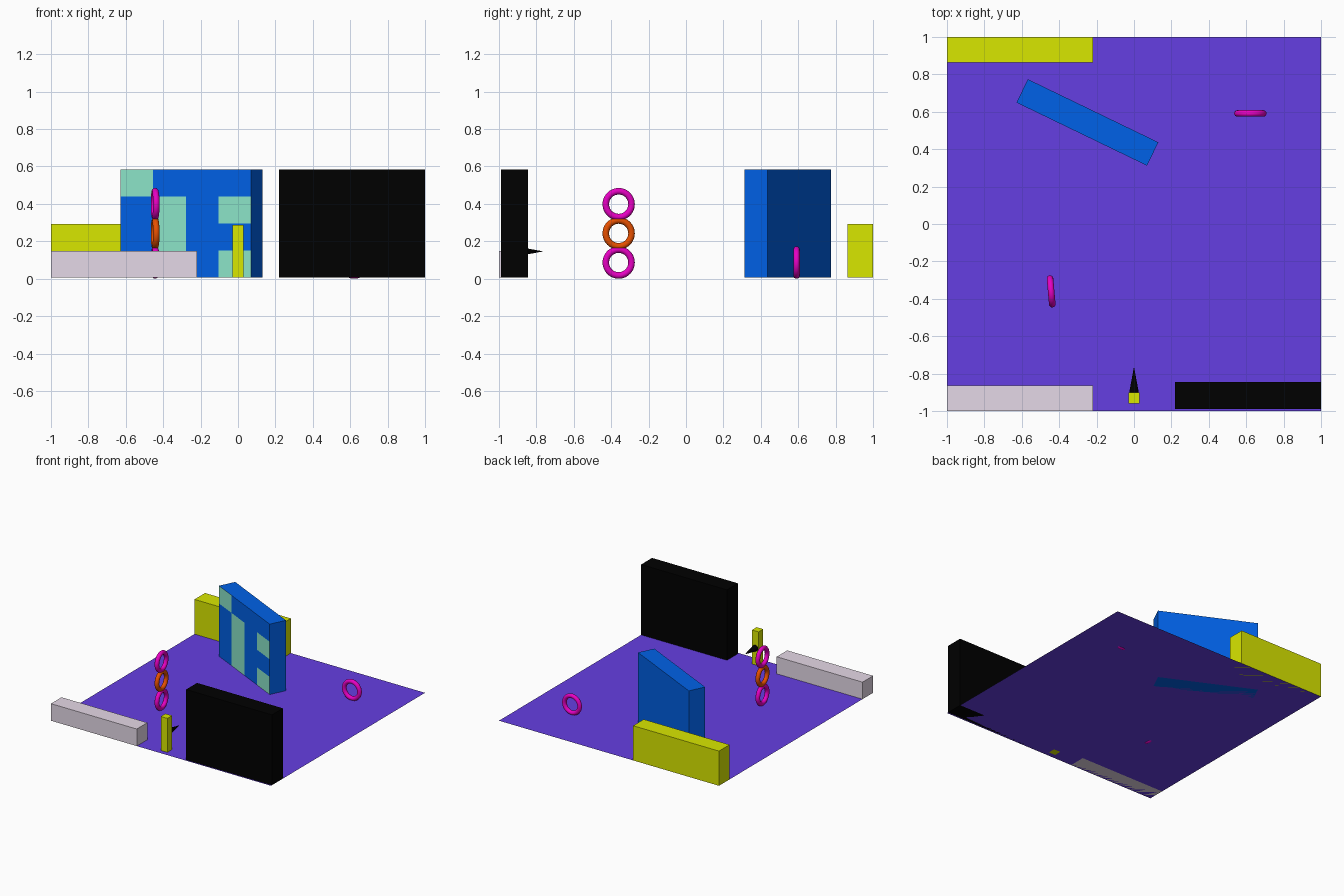
import bpy, bmesh, math
from mathutils import Matrix, Vector

if "Cube" in bpy.data.objects:
    bpy.data.objects.remove(bpy.data.objects["Cube"])


def material(name, rgb):
    lin = [((c / 255 + 0.055) / 1.055) ** 2.4 if c > 10 else c / 255 / 12.92 for c in rgb]
    m = bpy.data.materials.new(name)
    m.diffuse_color = (*lin, 1)
    m.use_nodes = True
    m.node_tree.nodes["Principled BSDF"].inputs["Base Color"].default_value = m.diffuse_color
    return m


PURPLE = material("purple", (101, 62, 226))
YELLOW = material("yellow", (217, 231, 0))
BLUE = material("blue", (0, 97, 231))
TEAL = material("teal", (142, 231, 203))
GREY = material("pale grey", (229, 217, 231))
BLACK = material("black", (0, 0, 0))
MAGENTA = material("magenta", (231, 0, 195))
ORANGE = material("orange", (231, 80, 0))

FLOOR = 0.007


def finish(name, mat):
    ob = bpy.context.object
    ob.name = name
    ob.data.materials.append(mat)
    return ob


def box(name, lo, hi, mat):
    lo, hi = Vector(lo), Vector(hi)
    bpy.ops.mesh.primitive_cube_add(size=1)
    ob = finish(name, mat)
    ob.data.transform(Matrix.Translation((lo + hi) / 2) @ Matrix.Diagonal((*(hi - lo), 1)))
    return ob


def ring(name, loc, turn, mat):
    bpy.ops.mesh.primitive_torus_add(
        location=loc, rotation=(math.pi / 2, 0, turn), major_segments=48,
        minor_segments=16, major_radius=0.069, minor_radius=0.0175)
    ob = finish(name, mat)
    bpy.ops.object.shade_smooth()
    return ob


# Floor sheet
bpy.ops.mesh.primitive_plane_add(size=2, location=(0, 0, FLOOR))
finish("floor", PURPLE)

# Straight walls around the edge
box("back_wall", (-1, 0.863, FLOOR), (-0.22, 1, 0.292), YELLOW)
box("low_front_wall", (-1, -1, FLOOR), (-0.22, -0.863, 0.147), GREY)
box("tall_front_wall", (0.22, -0.988, FLOOR), (1, -0.846, 0.585), BLACK)

# Angled wall, its front cut into a 4 x 4 grid of painted panels
L, T, H = 0.775, 0.139, 0.578
wall = box("angled_wall", (-L / 2, -T / 2, 0), (L / 2, T / 2, H), BLUE)
wall.data.materials.append(TEAL)
bm = bmesh.new()
bm.from_mesh(wall.data)
for i in (1, 2, 3):
    for co, no in (((-L / 2 + L * i / 4, 0, 0), (1, 0, 0)), ((0, 0, H * i / 4), (0, 0, 1))):
        bmesh.ops.bisect_plane(bm, geom=bm.verts[:] + bm.edges[:] + bm.faces[:],
                               plane_co=co, plane_no=no)
bm.normal_update()
teal_cells = {(0, 3), (1, 0), (1, 1), (1, 2), (3, 0), (3, 2)}  # (column, row)
for f in bm.faces:
    c = f.calc_center_median()
    cell = (int((c.x / L + 0.5) * 4), int(c.z / H * 4))
    if f.normal.y < -0.5 and cell in teal_cells:
        f.material_index = 1
bm.to_mesh(wall.data)
bm.free()
wall.location = (-0.249, 0.543, FLOOR)
wall.rotation_euler.z = math.radians(-25.8)

# Stack of three rings and one lone ring
for i, mat in enumerate((MAGENTA, ORANGE, MAGENTA)):
    ring(f"stacked_ring_{i + 1}", (-0.443, -0.36, 0.0865 + 0.156 * i), math.radians(95), mat)
ring("lone_ring", (0.622, 0.591, 0.0865), 0, MAGENTA)

# Post with a spike pointing to the back
box("post", (-0.03, -0.96, FLOOR), (0.03, -0.9, 0.286), YELLOW)
bpy.ops.mesh.primitive_cone_add(vertices=32, radius1=0.026, radius2=0, depth=0.14,
                                location=(0, -0.833, 0.146), rotation=(-math.pi / 2, 0, 0))
finish("spike", BLACK)
bpy.ops.object.shade_smooth_by_angle()
